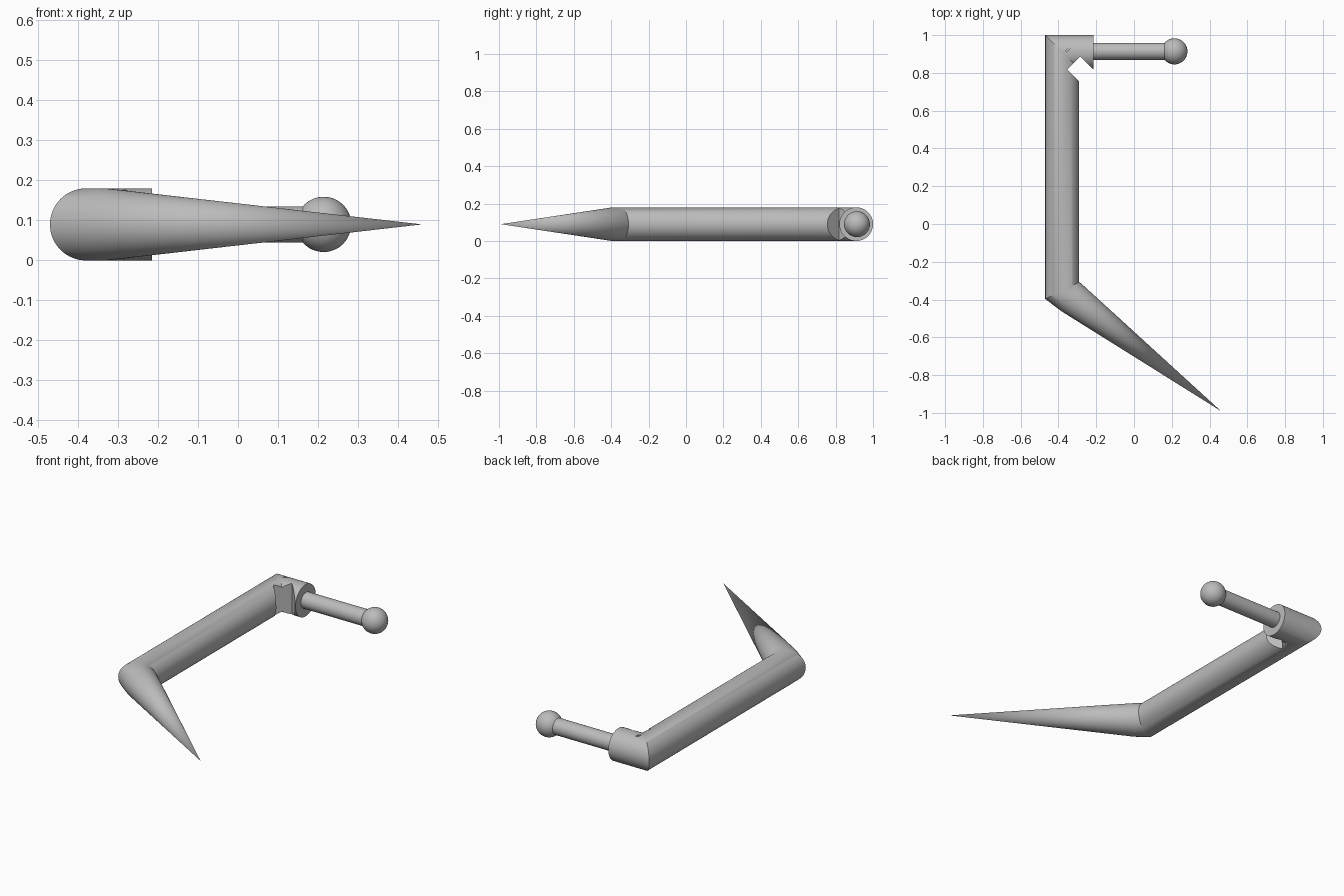
import bpy, bmesh, math
from mathutils import Vector, Matrix

if "Cube" in bpy.data.objects:
    bpy.data.objects.remove(bpy.data.objects["Cube"], do_unlink=True)

R = 0.09          # tube radius and height of the centre line
SIDES = 64

grey = bpy.data.materials.new("plain_grey")
grey.use_nodes = True
grey.diffuse_color = (0.5, 0.5, 0.5, 1)
grey.node_tree.nodes["Principled BSDF"].inputs["Base Color"].default_value = (0.5, 0.5, 0.5, 1)


def finish(name, bm):
    """Turn a bmesh into a grey object."""
    bmesh.ops.recalc_face_normals(bm, faces=bm.faces)
    mesh = bpy.data.meshes.new(name)
    bm.to_mesh(mesh)
    bm.free()
    mesh.materials.append(grey)
    obj = bpy.data.objects.new(name, mesh)
    bpy.context.collection.objects.link(obj)
    return obj


def smooth(obj):
    bpy.ops.object.select_all(action='DESELECT')
    obj.select_set(True)
    bpy.context.view_layer.objects.active = obj
    bpy.ops.object.shade_smooth_by_angle(angle=math.radians(30))


def cutter(name, x, y, z, size):
    """Box turned by 45 degrees about the vertical."""
    bm = bmesh.new()
    place = (Matrix.Translation((x, y, z)) @ Matrix.Rotation(math.radians(45), 4, 'Z')
             @ Matrix.Diagonal((*size, 1)))
    bmesh.ops.create_cube(bm, size=1, matrix=place)
    obj = finish(name, bm)
    obj.hide_render = True
    obj.hide_set(True)
    return obj


# Bent arm: collar, long tube and tapered spike swept with mitred corners
path = [Vector(p) for p in ((-0.215, 0.91, R), (-0.38, 0.91, R),
                            (-0.38, -0.352, R), (-0.33, -0.39, R))]
tip = Vector((0.46, -0.99, R))
points = path + [tip]
bm = bmesh.new()
rings = []
for i, p in enumerate(path):
    out = (points[i + 1] - p).normalized()
    into = (p - points[i - 1]).normalized() if i else out
    side = Vector((0, 0, 1)).cross(into + out).normalized()
    stretch = R / math.sqrt((1 + into.dot(out)) / 2)
    angles = [math.tau * k / SIDES for k in range(SIDES)]
    rings.append([bm.verts.new(p + side * stretch * math.cos(a)
                               + Vector((0, 0, R * math.sin(a)))) for a in angles])
bm.faces.new(rings[0])
for a, b in zip(rings, rings[1:]):
    for k in range(SIDES):
        n = (k + 1) % SIDES
        bm.faces.new((a[k], a[n], b[n], b[k]))
apex = bm.verts.new(tip)
for k in range(SIDES):
    bm.faces.new((rings[-1][k], rings[-1][(k + 1) % SIDES], apex))
arm = finish("bent_arm", bm)

# Square notch at the inner corner and a tiny slot on the top
for tool in (cutter("notch_cutter", -0.284, 0.818, R, (0.097, 0.097, 0.4)),
             cutter("slot_cutter", -0.35, 0.923, 2 * R, (0.025, 0.01, 0.02))):
    mod = arm.modifiers.new(tool.name, 'BOOLEAN')
    mod.operation = 'DIFFERENCE'
    mod.solver = 'EXACT'
    mod.object = tool
    bpy.context.view_layer.objects.active = arm
    bpy.ops.object.modifier_apply(modifier=mod.name)
    bpy.data.objects.remove(tool, do_unlink=True)
smooth(arm)

# Thin rod leaving the collar
bm = bmesh.new()
start, end = -0.24, 0.2
place = Matrix.Translation(((start + end) / 2, 0.914, R)) @ Matrix.Rotation(math.pi / 2, 4, 'Y')
bmesh.ops.create_cone(bm, cap_ends=True, segments=48, radius1=0.045, radius2=0.045,
                      depth=end - start, matrix=place)
smooth(finish("thin_rod", bm))

# Ball on the end of the rod
bm = bmesh.new()
bmesh.ops.create_uvsphere(bm, u_segments=48, v_segments=24, radius=0.069,
                          matrix=Matrix.Translation((0.214, 0.914, R)))
smooth(finish("ball_end", bm))
